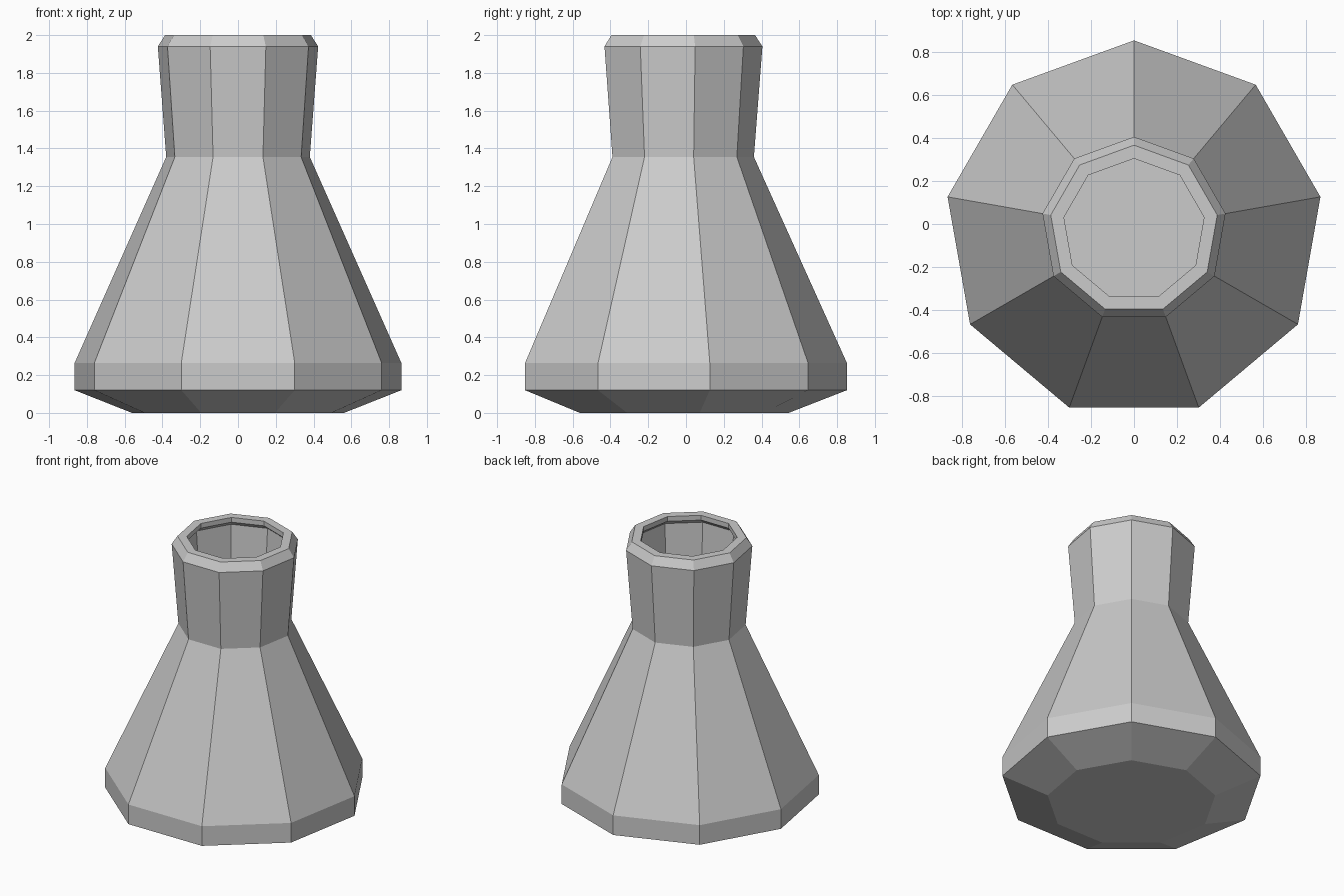
import bpy, bmesh
from math import cos, sin, tau, pi

if "Cube" in bpy.data.objects:
    bpy.data.objects.remove(bpy.data.objects["Cube"])

SIDES = 9
CENTRE_Y = -0.0265  # centres the nine-sided outline's bounds on y = 0

# Radius and height, from the base up the outside, over the rim, down the inside
PROFILE = [
    (0.57, 0.0), (0.878, 0.12), (0.878, 0.265), (0.386, 1.355),
    (0.431, 1.94), (0.392, 2.0), (0.33, 2.0), (0.33, 1.965),
    (0.372, 1.93), (0.332, 1.365), (0.818, 0.25), (0.818, 0.16), (0.56, 0.06),
]


def lathe(name, profile, sides):
    bm = bmesh.new()
    rings = []
    for r, z in profile:
        angles = [pi / 2 + tau * i / sides for i in range(sides)]
        rings.append([bm.verts.new((r * cos(a), CENTRE_Y + r * sin(a), z)) for a in angles])
    for low, high in zip(rings, rings[1:]):
        for i in range(sides):
            j = (i + 1) % sides
            bm.faces.new((low[i], low[j], high[j], high[i]))
    # Underside and inner floor
    bm.faces.new(rings[0][::-1])
    bm.faces.new(rings[-1])
    bmesh.ops.recalc_face_normals(bm, faces=bm.faces)
    mesh = bpy.data.meshes.new(name)
    bm.to_mesh(mesh)
    bm.free()
    obj = bpy.data.objects.new(name, mesh)
    bpy.context.collection.objects.link(obj)
    return obj


# Hollow faceted flask
lathe("flask_body", PROFILE, SIDES)
